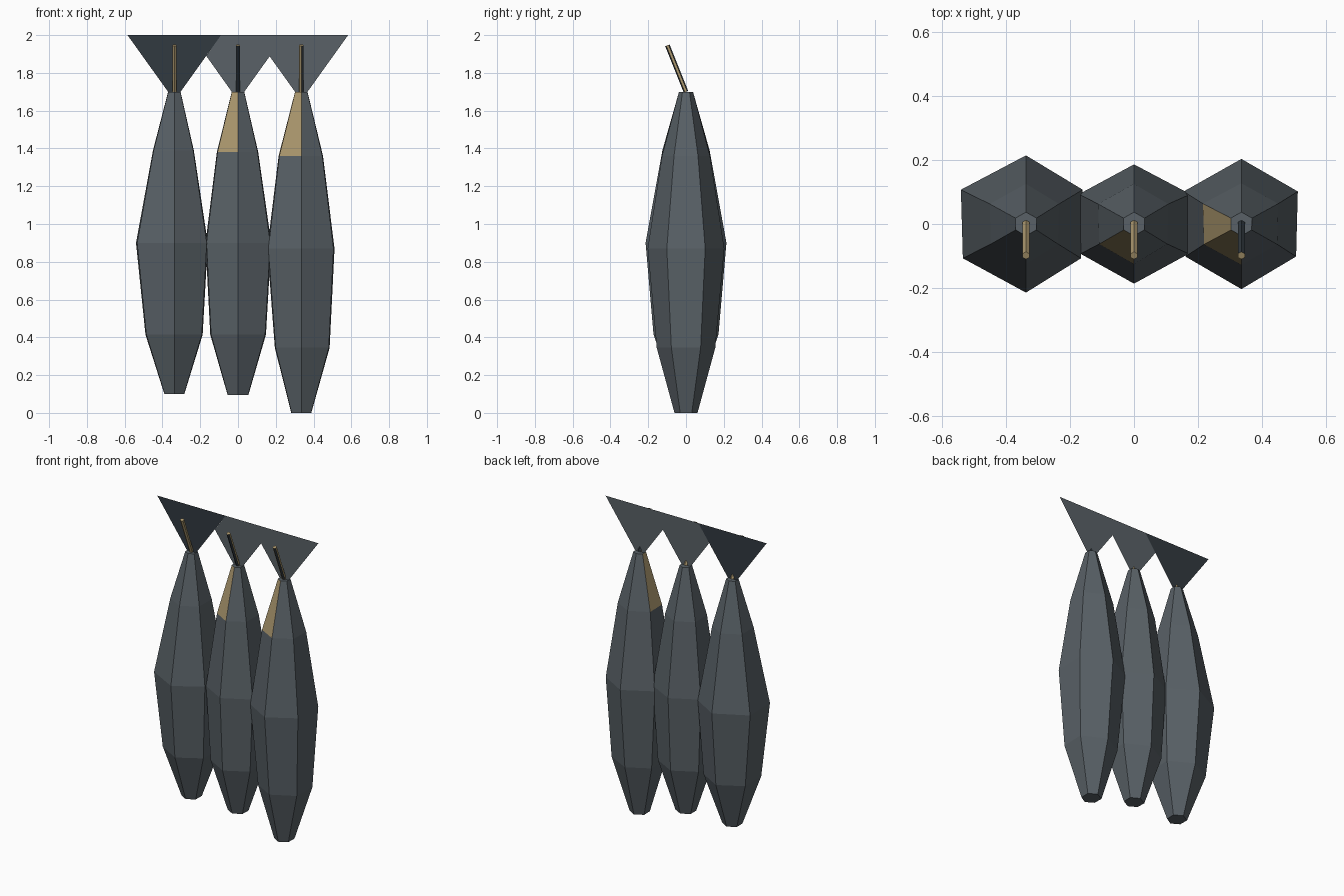
import bpy, bmesh, math
from mathutils import Matrix, Vector

cube = bpy.data.objects.get("Cube")
if cube:
    bpy.data.objects.remove(cube)


def material(name, rgb):
    m = bpy.data.materials.new(name)
    m.use_nodes = True
    m.diffuse_color = (*rgb, 1)
    m.node_tree.nodes["Principled BSDF"].inputs["Base Color"].default_value = (*rgb, 1)
    return m


SLATE, TAN, DARK = 0, 1, 2
materials = [material("slate grey", (0.10, 0.12, 0.135)),
             material("straw tan", (0.42, 0.32, 0.16)),
             material("dark slate", (0.031, 0.041, 0.051))]


def finish(name, bm, location=(0, 0, 0)):
    mesh = bpy.data.meshes.new(name)
    bm.to_mesh(mesh)
    bm.free()
    for m in materials:
        mesh.materials.append(m)
    obj = bpy.data.objects.new(name, mesh)
    obj.location = location
    bpy.context.collection.objects.link(obj)


def hex_ring(z, left, right, depth):
    # Six points, starting at the front corner and running towards +x
    points = []
    for i in range(6):
        a = math.radians(60 * i - 90)
        half = right if i < 3 else left
        x = half * math.cos(a) / math.cos(math.pi / 6)
        if math.sin(a) < 0:
            x *= 0.97
        points.append(Vector((x, depth * math.sin(a), z)))
    return points


def loft(rings, paint, cap):
    # Join rings with quads; paint(level, side) gives the material of each face
    bm = bmesh.new()
    loops = [[bm.verts.new(p) for p in ring] for ring in rings]
    for level, (a, b) in enumerate(zip(loops, loops[1:])):
        for s in range(6):
            t = (s + 1) % 6
            bm.faces.new((a[s], a[t], b[t], b[s])).material_index = paint(level, s)
    bm.faces.new(loops[0][::-1]).material_index = cap
    bm.faces.new(loops[-1]).material_index = cap
    return bm


def pod(name, x, profile, tan_sides):
    rings = [hex_ring(*row) for row in profile]
    top = len(rings) - 2
    bm = loft(rings, lambda lv, s: TAN if lv == top and s in tan_sides else SLATE, SLATE)
    finish(name, bm, (x, 0, 0))


def stalk(name, x, dark_sides):
    # Thin six-sided rod leaning forward
    rings = [hex_ring(z, 0.011, 0.011, 0.0125) for z in (0, 0.265)]
    bm = loft(rings, lambda lv, s: DARK if s in dark_sides else TAN, TAN)
    bm.transform(Matrix.Rotation(math.atan2(0.1, 0.25), 4, 'X'))
    finish(name, bm, (x, 0, 1.70))


def leaf(name, outline, colour):
    # Flat upright sheet
    bm = bmesh.new()
    bm.faces.new([bm.verts.new((x, 0, z)) for x, z in outline]).material_index = colour
    finish(name, bm)


# Hanging pods: height, left half width, right half width, depth
pod("right_pod", -0.337, [(0.10, 0.053, 0.053, 0.061), (0.415, 0.153, 0.15, 0.172),
                          (0.90, 0.203, 0.177, 0.214), (1.39, 0.113, 0.103, 0.125),
                          (1.70, 0.033, 0.033, 0.037)], ())
pod("middle_pod", 0, [(0.095, 0.055, 0.055, 0.06), (0.415, 0.147, 0.148, 0.16),
                      (0.90, 0.172, 0.176, 0.186), (1.38, 0.112, 0.107, 0.125),
                      (1.70, 0.033, 0.033, 0.037)], (5,))
pod("left_pod", 0.335, [(0, 0.053, 0.053, 0.061), (0.345, 0.14, 0.15, 0.155),
                        (0.87, 0.18, 0.176, 0.203), (1.36, 0.12, 0.115, 0.127),
                        (1.70, 0.033, 0.033, 0.037)], (4, 5))

# Leaning stalks
stalk("right_stalk", -0.337, ())
stalk("middle_stalk", 0, (0, 5))
stalk("left_stalk", 0.335, (0, 2, 3))

# Flat flared leaves; the middle one meets the edge of the right one
leaf("right_leaf", [(-0.37, 1.70), (-0.304, 1.70), (-0.09, 2), (-0.585, 2)], DARK)
leaf("middle_leaf", [(-0.033, 1.70), (0.033, 1.70), (0.248, 2), (-0.09, 2),
                     (-0.168, 1.89)], SLATE)
leaf("left_leaf", [(0.302, 1.70), (0.368, 1.70), (0.583, 2), (0.087, 2)], SLATE)
